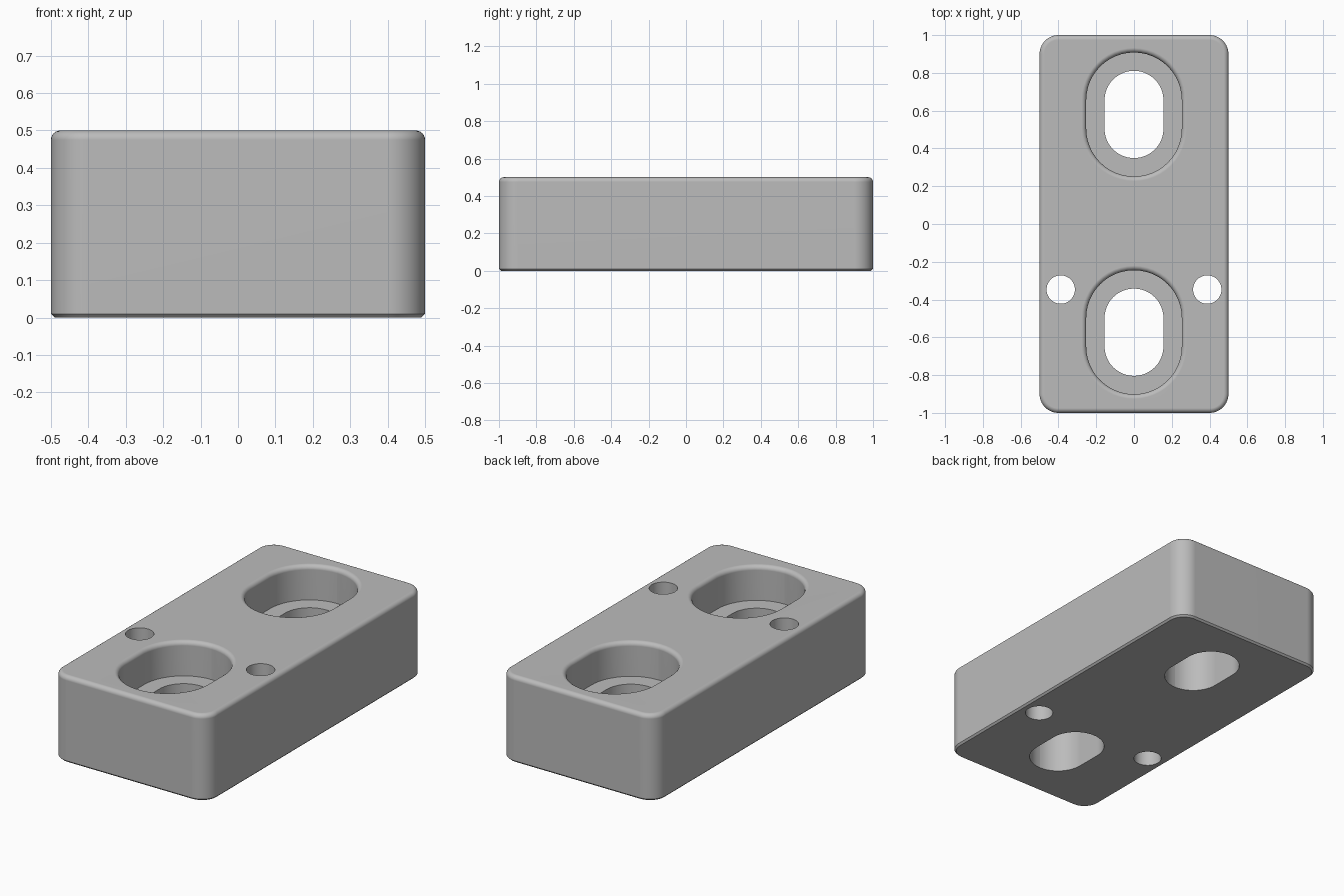
import bpy, bmesh
from math import sin, cos, pi

if "Cube" in bpy.data.objects:
    bpy.data.objects.remove(bpy.data.objects["Cube"])

HEIGHT, FILLET, CHAMFER = 0.5, 0.025, 0.01
STEPS = 6       # segments in each small edge fillet
ARC = 12        # segments in each quarter circle

grey = bpy.data.materials.new("plain grey")
grey.use_nodes = True
colour = (0.5, 0.5, 0.5, 1)
grey.diffuse_color = colour
grey.node_tree.nodes["Principled BSDF"].inputs["Base Color"].default_value = colour


def outline(half_x, half_y, radius):
    """Rounded rectangle; the radius grows with the offset of the sides."""
    points = []
    for q, (sx, sy) in enumerate([(1, 1), (-1, 1), (-1, -1), (1, -1)]):
        cx, cy = sx * (half_x - radius), sy * (half_y - radius)
        for i in range(ARC + 1):
            a = (q + i / ARC) * pi / 2
            points.append((cx + radius * cos(a), cy + radius * sin(a)))
    return points


def loft(name, half_x, half_y, radius, levels, centre=(0, 0)):
    """Stack rounded outlines, one per (offset, z), into a closed solid."""
    bm = bmesh.new()
    rings = []
    for offset, z in levels:
        pts = outline(half_x + offset, half_y + offset, radius + offset)
        rings.append([bm.verts.new((x + centre[0], y + centre[1], z)) for x, y in pts])
    n = len(rings[0])
    for low, high in zip(rings, rings[1:]):
        for i in range(n):
            j = (i + 1) % n
            bm.faces.new((low[i], low[j], high[j], high[i]))
    bm.faces.new(rings[0][::-1])
    bm.faces.new(rings[-1])
    bmesh.ops.remove_doubles(bm, verts=bm.verts, dist=1e-5)
    bmesh.ops.recalc_face_normals(bm, faces=bm.faces)
    mesh = bpy.data.meshes.new(name)
    bm.to_mesh(mesh)
    bm.free()
    mesh.materials.append(grey)
    obj = bpy.data.objects.new(name, mesh)
    bpy.context.collection.objects.link(obj)
    return obj


# Rounded block: chamfered below, filleted above
angles = [i / STEPS * pi / 2 for i in range(STEPS + 1)]
levels = [(-CHAMFER, 0), (0, CHAMFER)]
levels += [(FILLET * (cos(a) - 1), HEIGHT - FILLET + FILLET * sin(a)) for a in angles]
block = loft("mounting_block", 0.5, 1.0, 0.1, levels)

# Slotted counterbores with a rounded rim, and the slots through their floors
cutters = []
flare = [(0, 0.3)]
flare += [(FILLET * (1 - cos(a)), HEIGHT - FILLET + FILLET * sin(a)) for a in angles]
flare.append((FILLET, 0.6))
through = [(0, -0.1), (0, 0.6)]
for label, y in (("back", 0.58), ("front", -0.573)):
    cutters.append(loft(label + "_counterbore_cutter", 0.253, 0.328, 0.2529, flare, (0, y)))
    cutters.append(loft(label + "_slot_cutter", 0.156, 0.231, 0.1559, through, (0, y)))

# Pin holes on both sides
for label, x in (("left", 0.388), ("right", -0.388)):
    cutters.append(loft(label + "_pin_hole_cutter", 0.075, 0.075, 0.075, through, (x, -0.347)))

for cutter in cutters:
    mod = block.modifiers.new(cutter.name, "BOOLEAN")
    mod.operation, mod.solver, mod.object = "DIFFERENCE", "EXACT", cutter

# Apply the cuts, then drop the cutters
bpy.ops.object.select_all(action="DESELECT")
block.select_set(True)
bpy.context.view_layer.objects.active = block
for mod in list(block.modifiers):
    bpy.ops.object.modifier_apply(modifier=mod.name)
for cutter in cutters:
    bpy.data.objects.remove(cutter)

# Smooth fillets with flat main faces
bpy.ops.object.shade_smooth_by_angle(angle=pi / 6)
normals = block.modifiers.new("flat_faces", "WEIGHTED_NORMAL")
normals.keep_sharp = True
